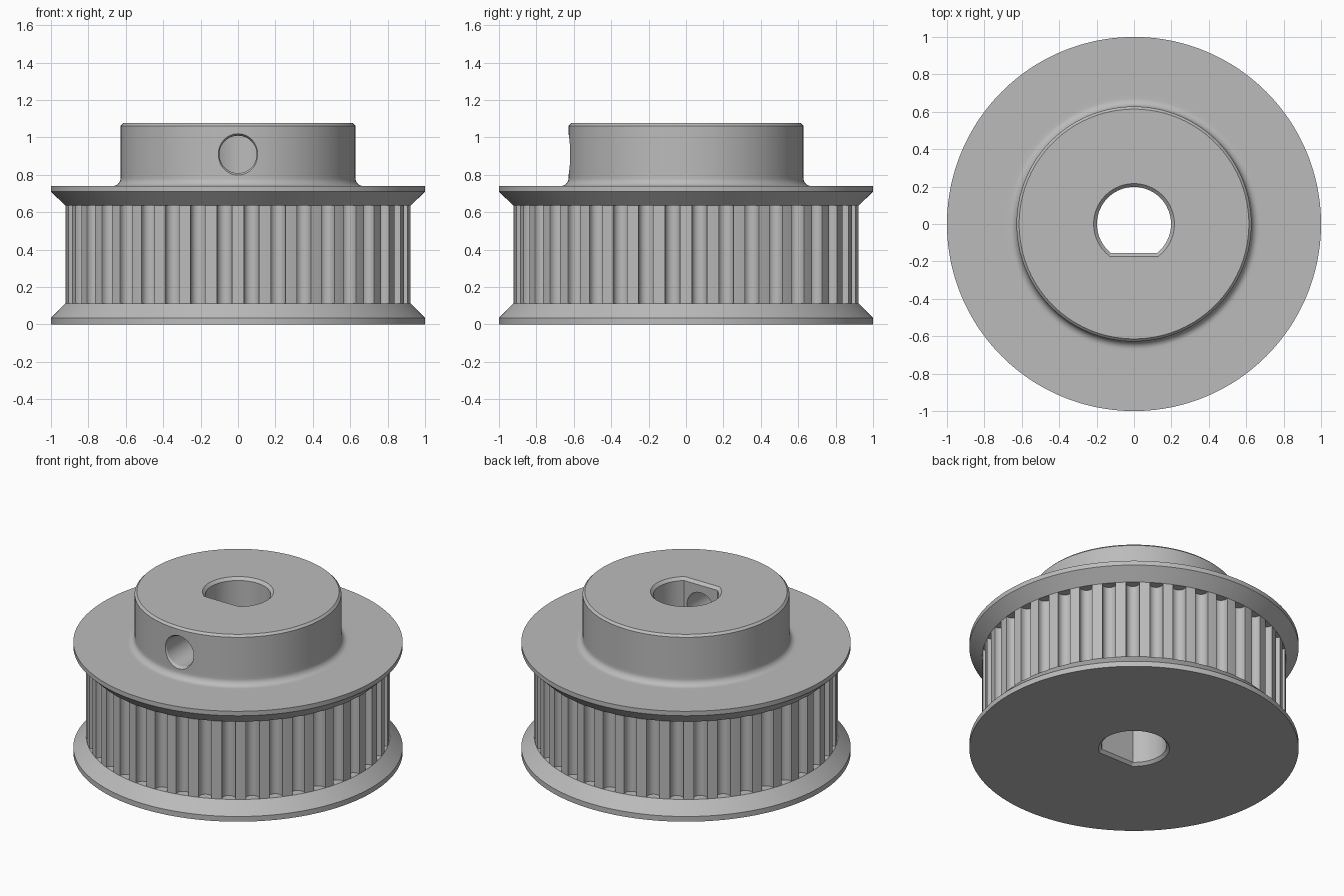
import bpy, bmesh, math
from math import sin, cos, pi, radians
from mathutils import Matrix

cube = bpy.data.objects.get("Cube")
if cube:
    bpy.data.objects.remove(cube, do_unlink=True)

TEETH = 40
TOOTH_R = 0.923          # radius over the teeth
BELT_LOW, BELT_HIGH = 0.113, 0.635
HEIGHT = 1.076

metal = bpy.data.materials.new("grey metal")
metal.use_nodes = True
grey = (0.5, 0.5, 0.5, 1)
metal.diffuse_color = grey
metal.node_tree.nodes["Principled BSDF"].inputs["Base Color"].default_value = grey


def finish(bm, name):
    bmesh.ops.recalc_face_normals(bm, faces=bm.faces)
    mesh = bpy.data.meshes.new(name)
    bm.to_mesh(mesh)
    bm.free()
    mesh.materials.append(metal)
    obj = bpy.data.objects.new(name, mesh)
    bpy.context.collection.objects.link(obj)
    return obj


def lathe(name, profile, steps):
    bm = bmesh.new()
    verts = [bm.verts.new((r, 0, z)) for r, z in profile]
    edges = [bm.edges.new(pair) for pair in zip(verts, verts[1:])]
    bmesh.ops.spin(bm, geom=verts + edges, cent=(0, 0, 0), axis=(0, 0, 1),
                   angle=2 * pi, steps=steps)
    bmesh.ops.remove_doubles(bm, verts=bm.verts, dist=1e-5)
    return finish(bm, name)


def loft(bm, rings):
    """Closed solid through matching rings of points."""
    loops = [[bm.verts.new(p) for p in ring] for ring in rings]
    n = len(loops[0])
    for a, b in zip(loops, loops[1:]):
        for i in range(n):
            j = (i + 1) % n
            bm.faces.new((a[i], a[j], b[j], b[i]))
    bm.faces.new(loops[0])
    bm.faces.new(loops[-1])


def cut(target, cutter):
    mod = target.modifiers.new(cutter.name, 'BOOLEAN')
    mod.operation = 'DIFFERENCE'
    mod.solver = 'EXACT'
    mod.object = cutter
    bpy.context.view_layer.objects.active = target
    bpy.ops.object.modifier_apply(modifier=mod.name)
    bpy.data.objects.remove(cutter, do_unlink=True)


# Body: two flanges, belt drum and filleted hub in one turned profile
HUB_R, FILLET, TOP = 0.628, 0.042, 0.74
profile = [(0, 0), (1, 0), (1, 0.035), (TOOTH_R, BELT_LOW),
           (TOOTH_R, BELT_HIGH), (1, 0.71), (1, TOP), (0.69, TOP)]
for i in range(9):
    a = i / 8 * pi / 2
    profile.append((HUB_R + FILLET * (1 - sin(a)), TOP + FILLET * (1 - cos(a))))
profile += [(HUB_R, 0.8), (HUB_R, HEIGHT - 0.014), (HUB_R - 0.014, HEIGHT), (0, HEIGHT)]
pulley = lathe("pulley_body", profile, 240)

# Belt grooves: straight flanks with a round bottom
GROOVE_R, DEPTH = 0.041, 0.055
outline = [(TOOTH_R + 0.03, -GROOVE_R)]
for i in range(13):
    a = pi * i / 12
    outline.append((TOOTH_R - DEPTH + GROOVE_R * (1 - sin(a)), -GROOVE_R * cos(a)))
outline.append((TOOTH_R + 0.03, GROOVE_R))
bm = bmesh.new()
for k in range(TEETH):
    turn = Matrix.Rotation(radians(360 / TEETH * (k + 0.5)), 3, 'Z')
    # the cutter stops at the flange cones
    loft(bm, [[turn @ Matrix.Translation((x, y, z)).to_translation() for x, y in outline]
              for z in (BELT_LOW, BELT_HIGH)])
cut(pulley, finish(bm, "groove_cutter"))


# D-shaped bore with chamfered ends
def d_ring(grow, z):
    r, flat = 0.198 + grow, -0.155 - grow
    start = math.asin(flat / r)
    span = pi - 2 * start
    return [(r * cos(start + span * i / 64), r * sin(start + span * i / 64), z)
            for i in range(65)]


bm = bmesh.new()
loft(bm, [d_ring(0.028, -0.01), d_ring(0, 0.018),
          d_ring(0, HEIGHT - 0.018), d_ring(0.028, HEIGHT + 0.01)])
cut(pulley, finish(bm, "bore_cutter"))

# Countersunk set screw hole through the front of the hub
bm = bmesh.new()
loft(bm, [[(r * cos(2 * pi * i / 48), y, 0.909 + r * sin(2 * pi * i / 48))
           for i in range(48)]
          for r, y in ((0.1, -0.05), (0.1, -0.61), (0.13, -0.66))])
cut(pulley, finish(bm, "screw_hole_cutter"))

# Smooth curved surfaces, keep machined edges sharp
bpy.ops.object.select_all(action='DESELECT')
pulley.select_set(True)
bpy.context.view_layer.objects.active = pulley
bpy.ops.object.shade_smooth_by_angle(angle=radians(25))
